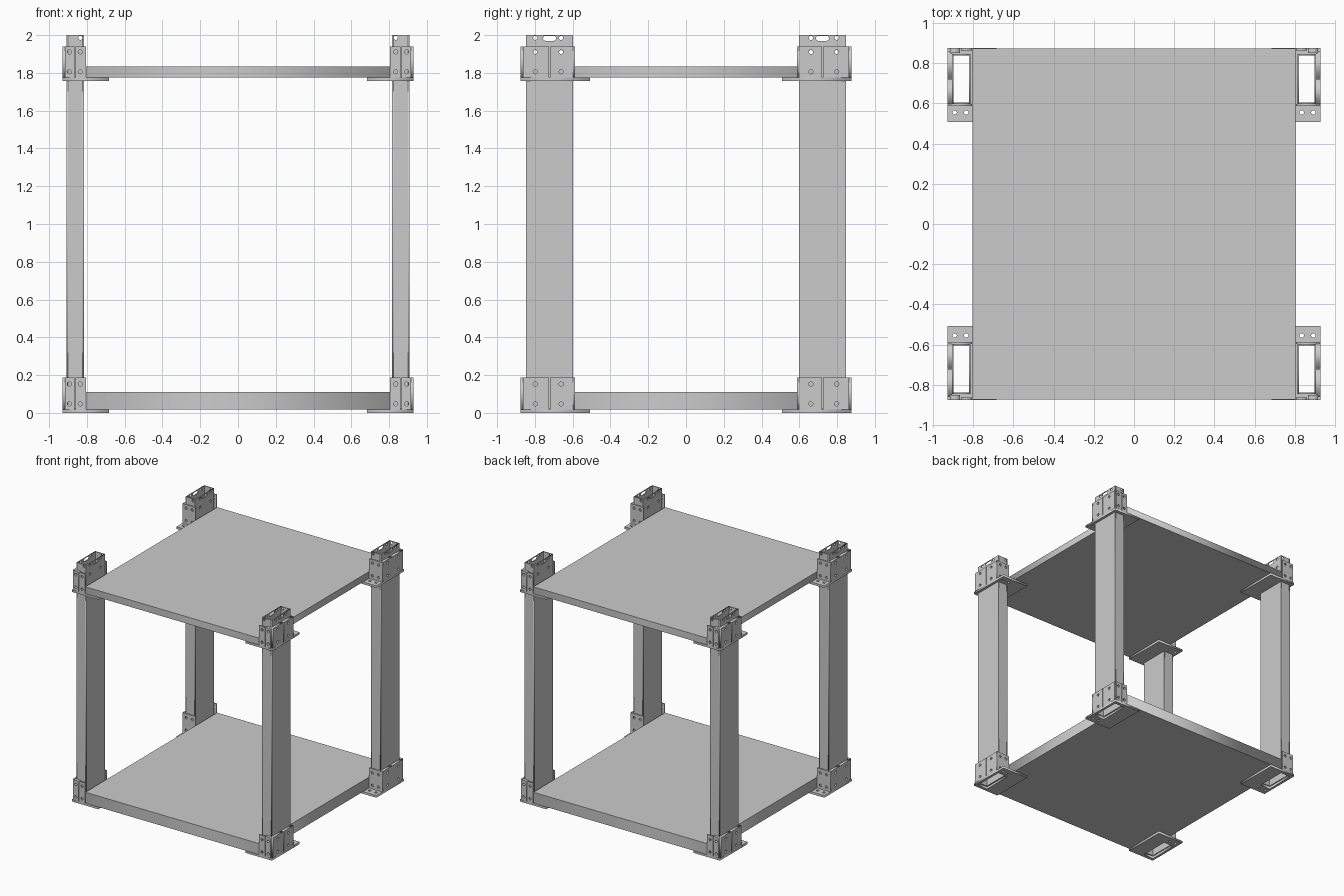
import bpy, bmesh, math
from mathutils import Vector

if "Cube" in bpy.data.objects:
    bpy.data.objects.remove(bpy.data.objects["Cube"])


def rect(u0, u1, v0, v1):
    return [(u0, v0), (u1, v0), (u1, v1), (u0, v1)]


def disc(u, v, r=0.011, n=16):
    return [(u + r * math.cos(2 * math.pi * i / n), v + r * math.sin(2 * math.pi * i / n)) for i in range(n)]


def slot(u, v, length, r, n=8):
    pts = []
    for side in (1, -1):
        for i in range(n + 1):
            a = -math.pi / 2 + math.pi * i / n
            pts.append((u + side * (length / 2 - r + r * math.cos(a)), v + side * r * math.sin(a)))
    return pts


def panel(axis, w0, w1, outline, holes=()):
    """Flat sheet with holes, lying across the given axis from w0 to w1."""
    cu = bpy.data.curves.new("sheet", 'CURVE')
    cu.dimensions = '2D'
    cu.fill_mode = 'BOTH'
    cu.extrude = (w1 - w0) / 2
    for loop in [outline, *holes]:
        sp = cu.splines.new('POLY')
        sp.points.add(len(loop) - 1)
        for p, (u, v) in zip(sp.points, loop):
            p.co = (u, v, 0, 1)
        sp.use_cyclic_u = True
    ob = bpy.data.objects.new("sheet", cu)
    bpy.context.collection.objects.link(ob)
    dg = bpy.context.evaluated_depsgraph_get()
    me = bpy.data.meshes.new_from_object(ob.evaluated_get(dg))
    bpy.data.objects.remove(ob)
    mid = (w0 + w1) / 2
    for vert in me.vertices:
        u, v, w = vert.co
        w += mid
        vert.co = Vector({'x': (w, u, v), 'y': (u, w, v), 'z': (u, v, w)}[axis])
    bm = bmesh.new()
    bm.from_mesh(me)
    bmesh.ops.remove_doubles(bm, verts=bm.verts, dist=1e-5)
    bmesh.ops.recalc_face_normals(bm, faces=bm.faces)
    bm.to_mesh(me)
    bm.free()
    return me


def build(name, sheets, mirror=True):
    bm = bmesh.new()
    for me in sheets:
        bm.from_mesh(me)
        bpy.data.meshes.remove(me)
    mesh = bpy.data.meshes.new(name)
    bm.to_mesh(mesh)
    bm.free()
    ob = bpy.data.objects.new(name, mesh)
    bpy.context.collection.objects.link(ob)
    if mirror:
        m = ob.modifiers.new("four_corners", 'MIRROR')
        m.use_axis = (True, True, False)
        m.use_mirror_merge = False
    return ob


# Tube footprint of the corner at +x +y
X0, X1, Y0, Y1 = 0.814, 0.907, 0.597, 0.847
T = 0.008
HY = (0.661, 0.798)     # bolt columns on the wide sides
HX = (0.835, 0.893)     # bolt columns on the narrow sides
YM = (Y0 + Y1) / 2

# Hollow posts, with bolt holes and a slot at the top
wide = [disc(y, z) for y in HY for z in (1.91, 1.985)] + [slot(YM, 1.983, 0.07, 0.013)]
narrow = [disc(HX[0], 1.985)]
posts = []
for x in (X0, X1 - T):
    posts.append(panel('x', x, x + T, rect(Y0, Y1, 0.02, 2), wide))
for y in (Y0, Y1 - T):
    posts.append(panel('y', y, y + T, rect(X0 + T, X1 - T, 0.02, 2), narrow))
build("posts", posts)

# Corner brackets, one set per shelf
for name, z0, zt in (("lower_brackets", 0, 0.187), ("upper_brackets", 1.758, 1.94)):
    z1 = z0 + 0.018
    rows = (z0 + 0.048, z0 + 0.153)
    sheets = [
        # base plate with post opening and bolt holes in the tab
        panel('z', z0, z1, rect(0.684, 0.928, 0.508, 0.875),
              [rect(X0, X1, Y0, Y1)] + [disc(x, 0.555) for x in HX]),
        # inner wall
        panel('y', 0.587, Y0, rect(0.806, 0.928, z1, zt), [disc(x, z) for x in HX for z in rows]),
        # outer wall in two thicknesses
        panel('y', 0.864, 0.875, rect(0.806, 0.861, z1, zt), [disc(HX[0], z) for z in rows]),
        panel('y', 0.85, 0.875, rect(0.866, 0.916, z1, zt), [disc(HX[1], z) for z in rows]),
    ]
    # side wall in two panels with a narrow gap
    for y0, y1, h in ((Y0, YM - 0.003, HY[0]), (YM + 0.003, 0.862, HY[1])):
        sheets.append(panel('x', X1, 0.928, rect(y0, y1, z1, zt), [disc(h, z) for z in rows]))
    build(name, sheets)

# Shelves
for name, z0, z1 in (("lower_shelf", 0.018, 0.11), ("upper_shelf", 1.776, 1.833)):
    build(name, [panel('z', z0, z1, rect(-0.805, 0.805, -0.873, 0.873))], mirror=False)
